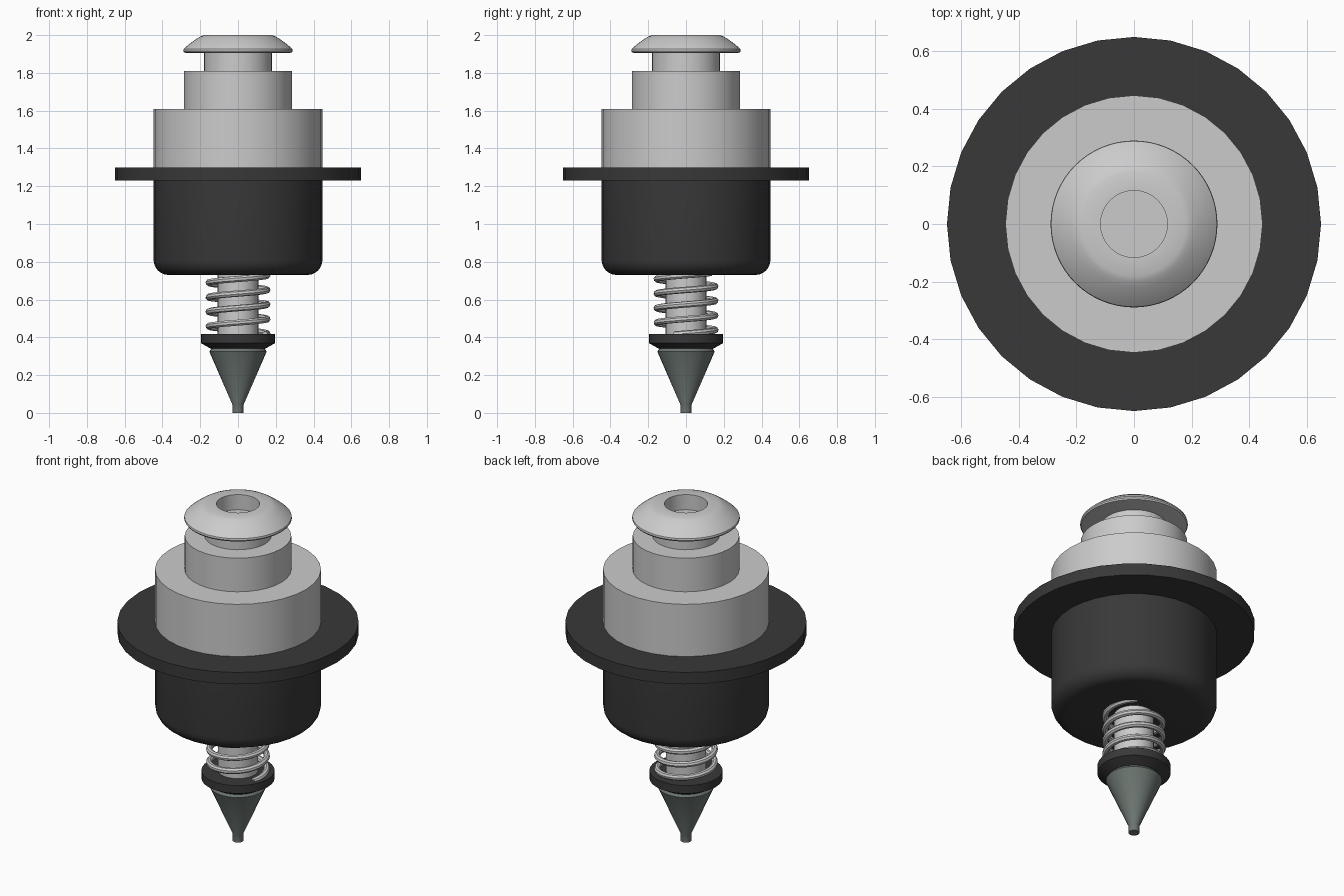
import bpy
import math

if "Cube" in bpy.data.objects:
    bpy.data.objects.remove(bpy.data.objects["Cube"])


def material(name, rgb):
    m = bpy.data.materials.new(name)
    m.diffuse_color = (*rgb, 1)
    m.use_nodes = True
    m.node_tree.nodes["Principled BSDF"].inputs["Base Color"].default_value = m.diffuse_color
    return m


black = material("black_rubber", (0.04, 0.04, 0.04))
green_grey = material("tip_ceramic", (0.15, 0.18, 0.165))


def finish(obj, mat, angle):
    if mat:
        obj.data.materials.append(mat)
    if angle:
        bpy.ops.object.select_all(action='DESELECT')
        obj.select_set(True)
        bpy.context.view_layer.objects.active = obj
        bpy.ops.object.shade_smooth_by_angle(angle=math.radians(angle))
    return obj


def lathe(name, profile, sides=32, mat=None, angle=30):
    """Revolve (radius, z) points, listed bottom to top, capping both ends."""
    verts, faces = [], []
    for r, z in profile:
        for i in range(sides):
            a = 2 * math.pi * i / sides
            verts.append((r * math.cos(a), r * math.sin(a), z))
    for k in range(len(profile) - 1):
        for i in range(sides):
            j = (i + 1) % sides
            faces.append((k * sides + i, k * sides + j,
                          (k + 1) * sides + j, (k + 1) * sides + i))
    last = (len(profile) - 1) * sides
    faces.append(tuple(reversed(range(sides))))
    faces.append(tuple(range(last, last + sides)))
    me = bpy.data.meshes.new(name)
    me.from_pydata(verts, [], faces)
    obj = bpy.data.objects.new(name, me)
    bpy.context.collection.objects.link(obj)
    return finish(obj, mat, angle)


# Stepped metal mount
lathe("mount_drum", [(0.447, 1.30), (0.447, 1.61)])
lathe("mount_step", [(0.287, 1.61), (0.287, 1.81)])
lathe("mount_neck", [(0.18, 1.81), (0.18, 1.91)])

# Domed cap with a bore in the top
lathe("cap", [(0.27, 1.905), (0.285, 1.908), (0.29, 1.916), (0.288, 1.926),
              (0.275, 1.938), (0.25, 1.959), (0.22, 1.98), (0.20, 1.992),
              (0.18, 2.0), (0.116, 2.0), (0.116, 1.70)], sides=64)

# Wide disc and rounded cup underneath
lathe("flange", [(0.65, 1.23), (0.65, 1.30)], mat=black)
fillet = [(0.367 + 0.08 * math.sin(t), 0.81 - 0.08 * math.cos(t))
          for t in (math.pi / 2 * i / 6 for i in range(7))]
lathe("cup", fillet + [(0.447, 1.23)], mat=black)

# Plunger stem
lathe("stem", [(0.108, 0.40), (0.108, 0.73)])

# Coil spring around the stem
PITCH, START, END = 0.077, 0.415, 0.74
turns = (END - START) / PITCH
steps = int(turns * 32)
curve = bpy.data.curves.new("spring_path", 'CURVE')
curve.dimensions = '3D'
curve.bevel_depth = 0.017
curve.bevel_resolution = 2
curve.use_fill_caps = True
path = curve.splines.new('POLY')
path.points.add(steps)
for i, p in enumerate(path.points):
    z = START + (END - START) * i / steps
    a = 2 * math.pi * (z - 0.42) / PITCH
    p.co = (0.155 * math.cos(a), 0.155 * math.sin(a), z, 1)
spring = bpy.data.objects.new("spring", curve)
bpy.context.collection.objects.link(spring)
bpy.ops.object.select_all(action='DESELECT')
spring.select_set(True)
bpy.context.view_layer.objects.active = spring
bpy.ops.object.convert(target='MESH')
finish(bpy.context.view_layer.objects.active, None, 40)

# Tapered collar holding the spring
lathe("collar", [(0.145, 0.34), (0.197, 0.37), (0.197, 0.417)], mat=black)

# Conical pick-up tip
lathe("tip", [(0.029, 0.0), (0.029, 0.042), (0.152, 0.325), (0.14, 0.342)],
      mat=green_grey)
